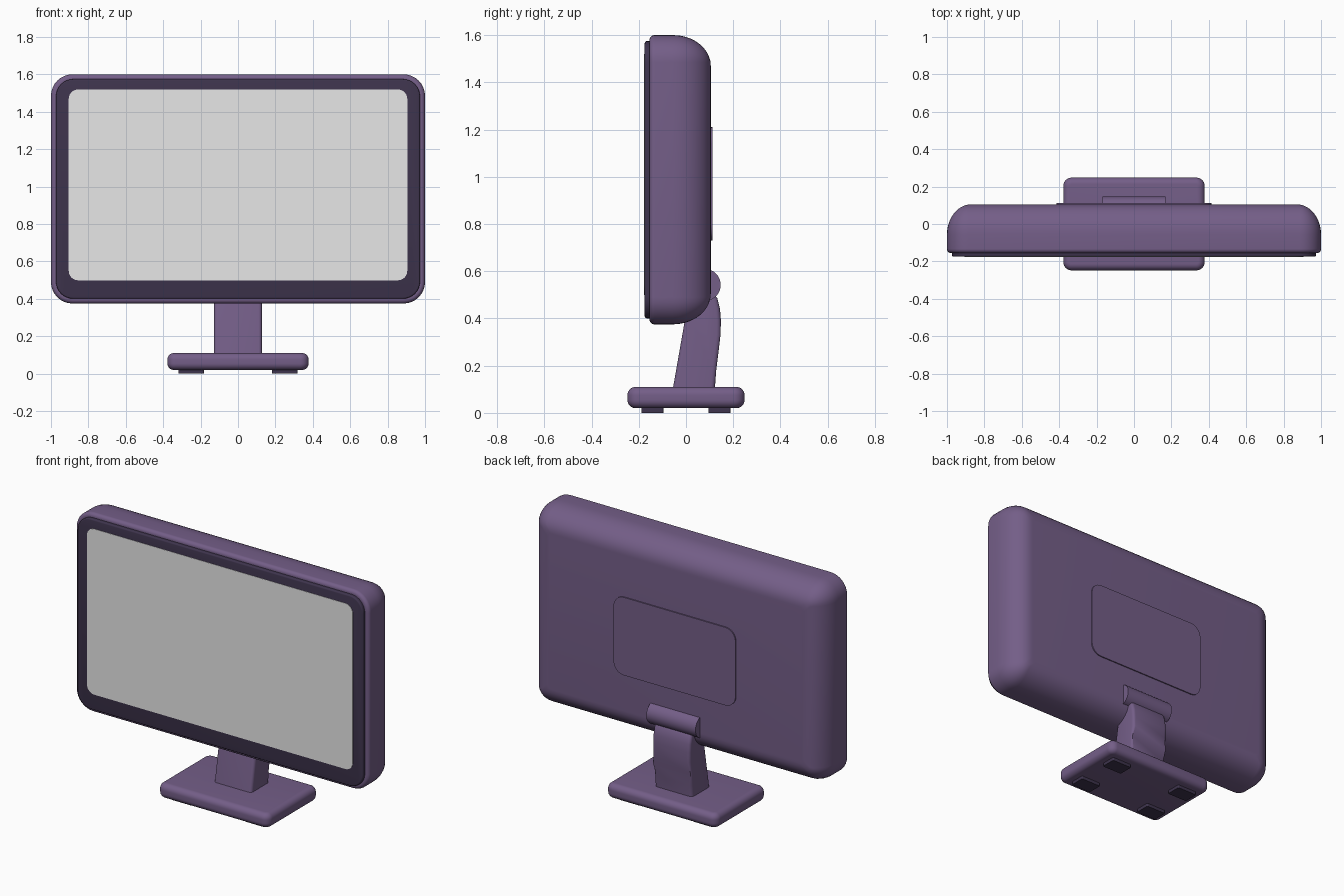
import bpy, bmesh, math
from mathutils import Vector

if "Cube" in bpy.data.objects:
    bpy.data.objects.remove(bpy.data.objects["Cube"])


def material(name, rgb):
    m = bpy.data.materials.new(name)
    m.diffuse_color = (*rgb, 1)
    m.use_nodes = True
    m.node_tree.nodes["Principled BSDF"].inputs["Base Color"].default_value = m.diffuse_color
    return m


PURPLE = material("purple plastic", (0.174, 0.112, 0.245))
DARK = material("dark trim", (0.048, 0.034, 0.074))
GREY = material("screen grey", (0.80, 0.80, 0.80))


def finish(bm, name, mat):
    bmesh.ops.recalc_face_normals(bm, faces=bm.faces)
    me = bpy.data.meshes.new(name)
    bm.to_mesh(me)
    bm.free()
    me.materials.append(mat)
    ob = bpy.data.objects.new(name, me)
    bpy.context.collection.objects.link(ob)
    bpy.ops.object.select_all(action='DESELECT')
    ob.select_set(True)
    bpy.context.view_layer.objects.active = ob
    bpy.ops.object.shade_smooth_by_angle(angle=math.radians(35))
    return ob


def rounded_rect(w, h, r, n=8):
    """Outline points of a rounded rectangle with half sizes w, h."""
    pts = []
    for k, (sx, sy) in enumerate([(1, 1), (-1, 1), (-1, -1), (1, -1)]):
        for i in range(n + 1):
            a = math.pi / 2 * (k + i / n)
            pts.append((sx * (w - r) + r * math.cos(a), sy * (h - r) + r * math.sin(a)))
    return pts


def slab(name, mat, w, h, r, profile, centre=(0, 0), upright=True, r_min=0.03):
    """Stack rounded rectangles; profile lists (depth, inset) pairs."""
    bm = bmesh.new()
    rings = []
    for d, inset in profile:
        pts = rounded_rect(w - inset, h - inset, max(r - inset, r_min))
        ring = []
        for u, v in pts:
            u, v = u + centre[0], v + centre[1]
            ring.append(bm.verts.new((u, d, v) if upright else (u, v, d)))
        rings.append(ring)
    n = len(rings[0])
    for a, b in zip(rings, rings[1:]):
        for i in range(n):
            j = (i + 1) % n
            bm.faces.new((a[i], a[j], b[j], b[i]))
    bm.faces.new(rings[0])
    bm.faces.new(rings[-1])
    return finish(bm, name, mat)


def edge(d0, d1, r0, r1, depth1=None, n=8):
    """Profile from d0 to d1, rounded by r0 at the start and r1 at the end."""
    depth1 = depth1 or r1
    q = [math.pi / 2 * i / n for i in range(n + 1)]
    start = [(d0 + r0 * (1 - math.sin(a)), r0 * (1 - math.cos(a))) for a in reversed(q)]
    end = [(d1 - depth1 * (1 - math.sin(a)), r1 * (1 - math.cos(a))) for a in q]
    return start + end


MID = 0.9875  # height of the display centre

# Display: housing, front bezel, screen, rear cover
slab("housing", PURPLE, 1.0, 0.6125, 0.115, edge(-0.155, 0.105, 0.022, 0.13, 0.16, 10), (0, MID))
slab("bezel", DARK, 0.973, 0.587, 0.092, edge(-0.175, -0.14, 0.008, 0.002, n=3), (0, MID))
slab("screen", GREY, 0.905, 0.51, 0.05, [(-0.177, 0), (-0.172, 0)], (0, 1.009))
slab("rear_cover", PURPLE, 0.415, 0.24, 0.07, [(0.1, 0), (0.112, 0)], (0, 0.97))

# Hinge barrel across the top of the neck
bm = bmesh.new()
bmesh.ops.create_cone(bm, cap_ends=True, segments=40, radius1=0.068, radius2=0.068, depth=0.335)
for v in bm.verts:
    v.co = Vector((v.co.z, v.co.x + 0.079, v.co.y + 0.542))
finish(bm, "hinge", PURPLE)

# Neck: side profile extruded across x, with rounded long edges
side = [(-0.056, 0.10), (0.122, 0.10), (0.128, 0.18), (0.138, 0.26), (0.146, 0.33),
        (0.148, 0.39), (0.144, 0.44), (0.133, 0.485), (0.118, 0.505),
        (0.06, 0.53), (0.02, 0.50), (0.0, 0.42)]
bm = bmesh.new()
face = bm.faces.new([bm.verts.new((-0.128, y, z)) for y, z in side])
out = bmesh.ops.extrude_face_region(bm, geom=[face])
for v in out["geom"]:
    if isinstance(v, bmesh.types.BMVert):
        v.co.x = 0.128
rims = [e for e in bm.edges if abs(e.verts[0].co.x - e.verts[1].co.x) < 1e-5
        and max(v.co.z for v in e.verts) > 0.101]
bmesh.ops.bevel(bm, geom=rims, offset=0.018, segments=4, profile=0.5, affect='EDGES')
finish(bm, "neck", PURPLE)

# Base plate and its four feet
slab("base", PURPLE, 0.378, 0.248, 0.045, edge(0.02, 0.11, 0.035, 0.035), upright=False, r_min=0.01)
for sx in (-1, 1):
    for sy in (-1, 1):
        slab("foot", DARK, 0.068, 0.047, 0.008, [(0, 0), (0.03, 0)],
             (sx * 0.25, sy * 0.142), upright=False, r_min=0.005)
